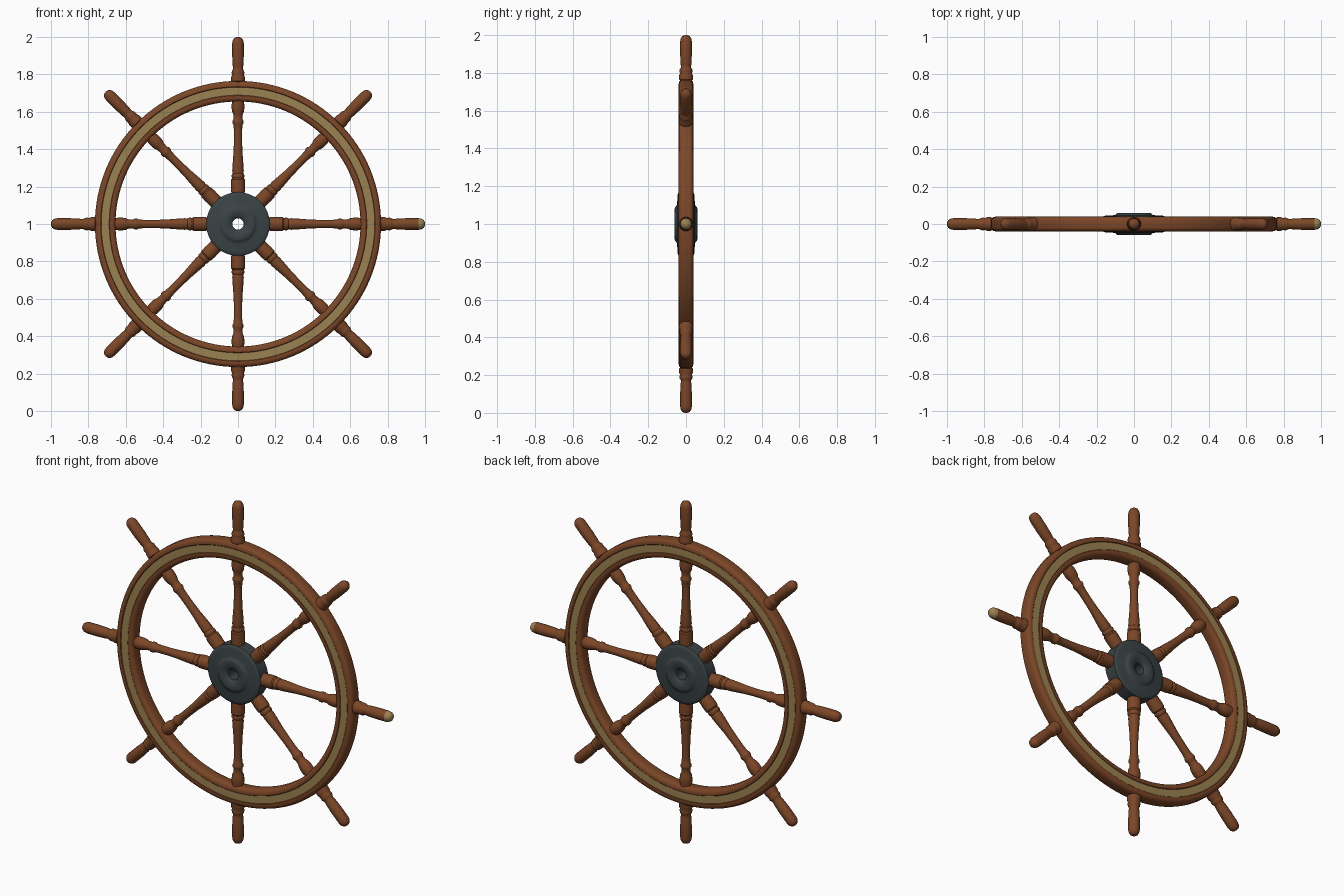
import bpy, bmesh, math
from mathutils import Matrix

if "Cube" in bpy.data.objects:
    bpy.data.objects.remove(bpy.data.objects["Cube"])


def material(name, rgb):
    m = bpy.data.materials.new(name)
    m.diffuse_color = (*rgb, 1)
    m.use_nodes = True
    m.node_tree.nodes["Principled BSDF"].inputs["Base Color"].default_value = m.diffuse_color
    return m


wood = material("warm_wood", (0.20, 0.062, 0.020))
brass = material("aged_brass", (0.33, 0.225, 0.082))
iron = material("dark_iron", (0.042, 0.056, 0.060))


def lathe(name, profile, steps, mats, matrix, closed=False, accent=None):
    """Spin (radius, height) points about local z; accent picks faces for mats[1]."""
    bm = bmesh.new()
    rings = []
    for r, h in profile:
        if r < 1e-6:
            rings.append([bm.verts.new((0, 0, h))] * steps)
        else:
            rings.append([bm.verts.new((r * math.cos(2 * math.pi * i / steps),
                                        r * math.sin(2 * math.pi * i / steps), h))
                          for i in range(steps)])
    count = len(rings) if closed else len(rings) - 1
    for k in range(count):
        a, b = rings[k], rings[(k + 1) % len(rings)]
        (r0, h0), (r1, h1) = profile[k], profile[(k + 1) % len(profile)]
        for i in range(steps):
            j = (i + 1) % steps
            f = bm.faces.new(list(dict.fromkeys((a[i], a[j], b[j], b[i]))))
            if accent and accent((r0 + r1) / 2, (h0 + h1) / 2):
                f.material_index = 1
    bmesh.ops.recalc_face_normals(bm, faces=bm.faces)
    mesh = bpy.data.meshes.new(name)
    bm.to_mesh(mesh)
    bm.free()
    for m in mats:
        mesh.materials.append(m)
    ob = bpy.data.objects.new(name, mesh)
    ob.matrix_world = matrix
    bpy.context.collection.objects.link(ob)
    bpy.ops.object.select_all(action='DESELECT')
    ob.select_set(True)
    bpy.context.view_layer.objects.active = ob
    bpy.ops.object.shade_smooth_by_angle(angle=math.radians(35))
    return ob


def both_sides(half):
    """Mirror a half profile to make a closed section."""
    return half + [(r, -h) for r, h in reversed(half)]


centre = Matrix.Translation((0, 0, 1))
face_front = centre @ Matrix.Rotation(math.pi / 2, 4, 'X')

# Rim with a brass band set in both faces
rim = both_sides([(0.655, 0.022), (0.659, 0.031), (0.668, 0.037), (0.680, 0.039),
                  (0.686, 0.038), (0.689, 0.035), (0.731, 0.035), (0.734, 0.038),
                  (0.742, 0.039), (0.754, 0.036), (0.762, 0.029), (0.765, 0.020)])
lathe("rim", rim, 128, [wood, brass], face_front, True,
      lambda r, h: 0.70 < r < 0.72 and abs(h) > 0.03)

# Hub with raised boss and axle hole
hub = both_sides([(0.030, 0.044), (0.036, 0.050), (0.050, 0.057), (0.065, 0.060),
                  (0.082, 0.060), (0.091, 0.057), (0.097, 0.050), (0.108, 0.047),
                  (0.150, 0.045), (0.163, 0.042), (0.170, 0.036)])
lathe("hub", hub, 64, [iron], face_front, True)

# Turned spokes ending in handles
spoke = [(0, 0.07), (0.036, 0.07), (0.036, 0.17), (0.038, 0.21), (0.037, 0.238),
         (0.031, 0.245), (0.034, 0.252), (0.034, 0.262), (0.029, 0.270), (0.031, 0.285),
         (0.028, 0.33), (0.024, 0.38), (0.022, 0.44), (0.022, 0.50), (0.024, 0.53),
         (0.029, 0.54), (0.029, 0.552), (0.024, 0.56), (0.025, 0.585), (0.031, 0.60),
         (0.034, 0.62), (0.034, 0.64), (0.031, 0.655), (0.031, 0.76), (0.037, 0.765),
         (0.037, 0.785), (0.032, 0.797), (0.034, 0.806), (0.033, 0.818), (0.027, 0.828),
         (0.027, 0.838), (0.029, 0.85), (0.031, 0.90), (0.031, 0.965), (0.028, 0.982),
         (0.020, 0.994), (0.010, 0.999), (0, 1.0)]
for n in range(8):
    turn = centre @ Matrix.Rotation(n * math.pi / 4, 4, 'Y')
    marked = n == 2  # one spoke carries a brass tip
    lathe("marked_spoke" if marked else f"spoke_{n + 1}", spoke, 24,
          [wood, brass] if marked else [wood], turn, False,
          (lambda r, h: h > 0.97) if marked else None)
